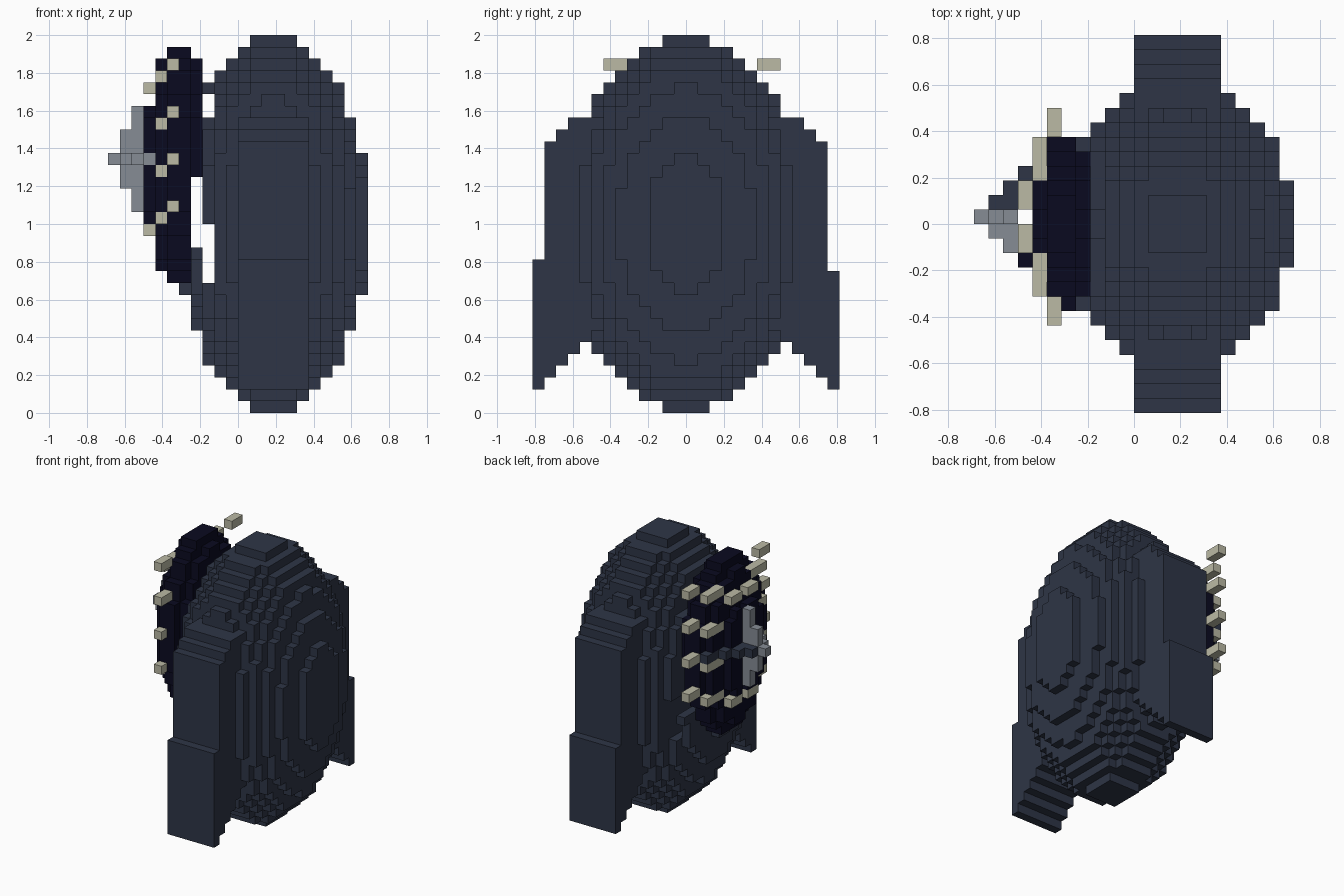
import bpy, bmesh

cube = bpy.data.objects.get("Cube")
if cube:
    bpy.data.objects.remove(cube, do_unlink=True)

UNIT = 1 / 16  # edge length of one block


def material(name, srgb):
    col = [((c / 255 + 0.055) / 1.055) ** 2.4 if c > 10 else c / 255 / 12.92 for c in srgb] + [1]
    m = bpy.data.materials.new(name)
    m.use_nodes = True
    m.diffuse_color = col
    m.node_tree.nodes["Principled BSDF"].inputs["Base Color"].default_value = col
    return m


slate = material("slate", (46, 53, 70))
ink = material("ink", (10, 10, 32))
bone = material("bone", (187, 186, 165))
grey = material("grey", (134, 140, 149))


def box(x0, x1, y0, y1, z0, z1):
    """Blocks filling a box (upper limits excluded)."""
    return {(x, y, z) for x in range(x0, x1) for y in range(y0, y1) for z in range(z0, z1)}


def ellipsoid(c, r):
    """Blocks whose centres lie inside an ellipsoid."""
    cells = box(c[0] - r[0], c[0] + r[0], c[1] - r[1], c[1] + r[1], c[2] - r[2], c[2] + r[2])
    return {p for p in cells
            if sum(((p[i] + 0.5 - c[i]) / r[i]) ** 2 for i in range(3)) <= 1}


def build(name, cells, mat):
    """Skin a set of blocks, making only the exposed faces."""
    bm = bmesh.new()
    verts = {}

    def vert(p):
        if p not in verts:
            verts[p] = bm.verts.new([c * UNIT for c in p])
        return verts[p]

    for p in sorted(cells):
        for axis in range(3):
            for side in (0, 1):
                n = list(p)
                n[axis] += 2 * side - 1
                if tuple(n) in cells:
                    continue
                u, v = (axis + 1) % 3, (axis + 2) % 3
                ring = []
                for du, dv in ((0, 0), (1, 0), (1, 1), (0, 1)):
                    q = list(p)
                    q[axis] += side
                    q[u] += du
                    q[v] += dv
                    ring.append(vert(tuple(q)))
                bm.faces.new(ring if side else ring[::-1])
    mesh = bpy.data.meshes.new(name)
    bm.to_mesh(mesh)
    bm.free()
    mesh.materials.append(mat)
    ob = bpy.data.objects.new(name, mesh)
    bpy.context.collection.objects.link(ob)
    return ob


# Body: large ellipsoid, hollowed on one side for the chest
def keep_body(p):
    x, y, z = p
    return (x >= -2 or z < 11 or (x == -3 and (16 <= z < 25 or z == 27))
            or (x == -4 and z < 14))


body = {p for p in ellipsoid((3, 0, 16), (8, 10, 16)) if keep_body(p)}
build("body", body, slate)

# Arms: slabs with stepped shoulders and stepped undersides, plus outer cuffs
for name, sign, cuff_top in (("front_arm", -1, 13), ("back_arm", 1, 12)):
    arm = set()
    for k in range(7, 13):
        top = {12: cuff_top, 11: 23, 10: 24}.get(k, 25)
        y = k if sign > 0 else -k - 1
        arm |= box(0, 6, y, y + 1, 14 - k, top)
    build(name, arm - body, slate)

# Ribs: four rows of stepped bars, mirrored about the middle block
ribs = set()
for z in (29, 25, 21, 17):
    bars = box(-6, -5, 6, 8, z, z + 1) | box(-7, -6, 3, 6, z - 1, z)
    if z in (29, 17):
        bars |= box(-8, -7, 1, 3, z - 2, z - 1)
    ribs |= bars | {(x, -y, zz) for x, y, zz in bars}
build("ribs", ribs, bone)

# Spike: upright blade and a side blade, pale on one side and slate on the other
spike = box(-9, -8, 0, 1, 17, 26) | box(-10, -9, 0, 1, 19, 24) | {(-11, 0, 21)}
spike |= {(-10, -1, 21), (-9, -1, 21), (-9, -2, 21), (-8, -3, 21)}
side = {(-10, 1, 21), (-9, 1, 21), (-9, 2, 21), (-8, 3, 21), (-7, 4, 21), (-7, 5, 21)}
build("spike", spike, grey)
build("spike_side", side, slate)

# Chest: dark ellipsoid with a slot behind the spike and its back cut away
chest = {p for p in ellipsoid((-5, 0, 21), (3, 6, 10))
         if p[0] <= (-4 if p[2] >= 20 else -5) and not (p[0] == -8 and p[1] == 0)}
build("chest", chest - ribs - spike - side - body, ink)
